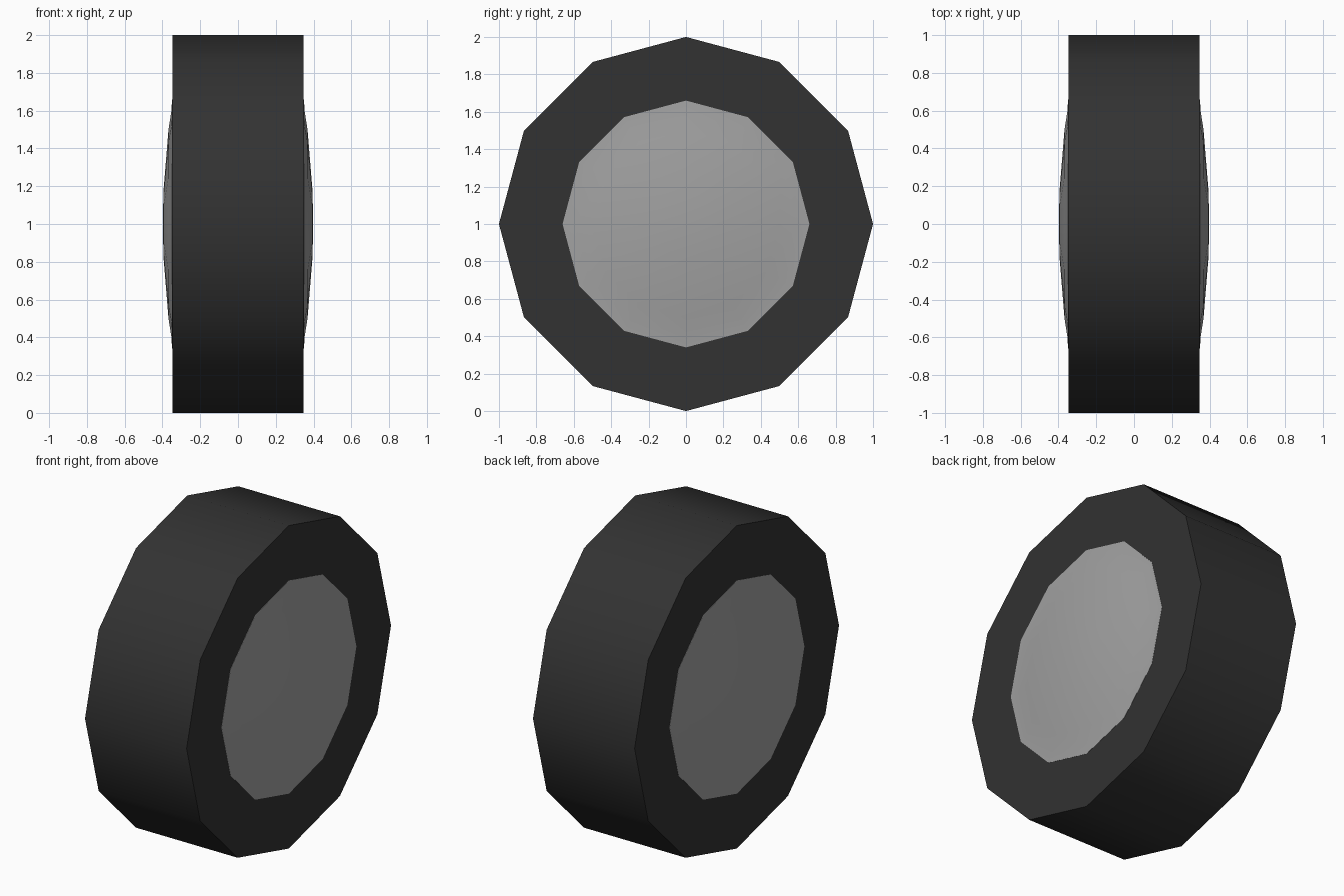
import bpy, bmesh, math

if "Cube" in bpy.data.objects:
    bpy.data.objects.remove(bpy.data.objects["Cube"])

SIDES = 12


def material(name, value):
    m = bpy.data.materials.new(name)
    m.diffuse_color = (value, value, value, 1)
    m.use_nodes = True
    m.node_tree.nodes["Principled BSDF"].inputs["Base Color"].default_value = m.diffuse_color
    return m


def lathe(name, profile, mat, angle):
    """Spin (x, radius) points around the x axis; radius 0 ends are poles, others get caps."""
    bm = bmesh.new()
    rings = []
    for x, r in profile:
        count = SIDES if r else 1
        rings.append([bm.verts.new((x, r * math.sin(2 * math.pi * i / SIDES),
                                    1 + r * math.cos(2 * math.pi * i / SIDES)))
                      for i in range(count)])
    for a, b in zip(rings, rings[1:]):
        for i in range(SIDES):
            j = (i + 1) % SIDES
            quad = [a[i % len(a)], a[j % len(a)], b[j % len(b)], b[i % len(b)]]
            bm.faces.new(list(dict.fromkeys(quad)))
    for ring in (rings[0], rings[-1]):
        if len(ring) > 1:
            bm.faces.new(ring)
    bmesh.ops.recalc_face_normals(bm, faces=bm.faces)
    mesh = bpy.data.meshes.new(name)
    bm.to_mesh(mesh)
    bm.free()
    mesh.materials.append(mat)
    ob = bpy.data.objects.new(name, mesh)
    bpy.context.collection.objects.link(ob)
    bpy.ops.object.select_all(action='DESELECT')
    ob.select_set(True)
    bpy.context.view_layer.objects.active = ob
    bpy.ops.object.shade_smooth_by_angle(angle=math.radians(angle))
    return ob


# Tyre: twelve-sided drum
lathe("tyre", [(-0.348, 1.0), (0.348, 1.0)], material("black rubber", 0.032), 40)

# Hub: domed disc bulging out of both sides
half = [(0.349, 0.66), (0.353, 0.595), (0.368, 0.5), (0.395, 0.17), (0.397, 0)]
hub = [(-x, r) for x, r in reversed(half)] + half
lathe("hub", hub, material("grey metal", 0.36), 40)
